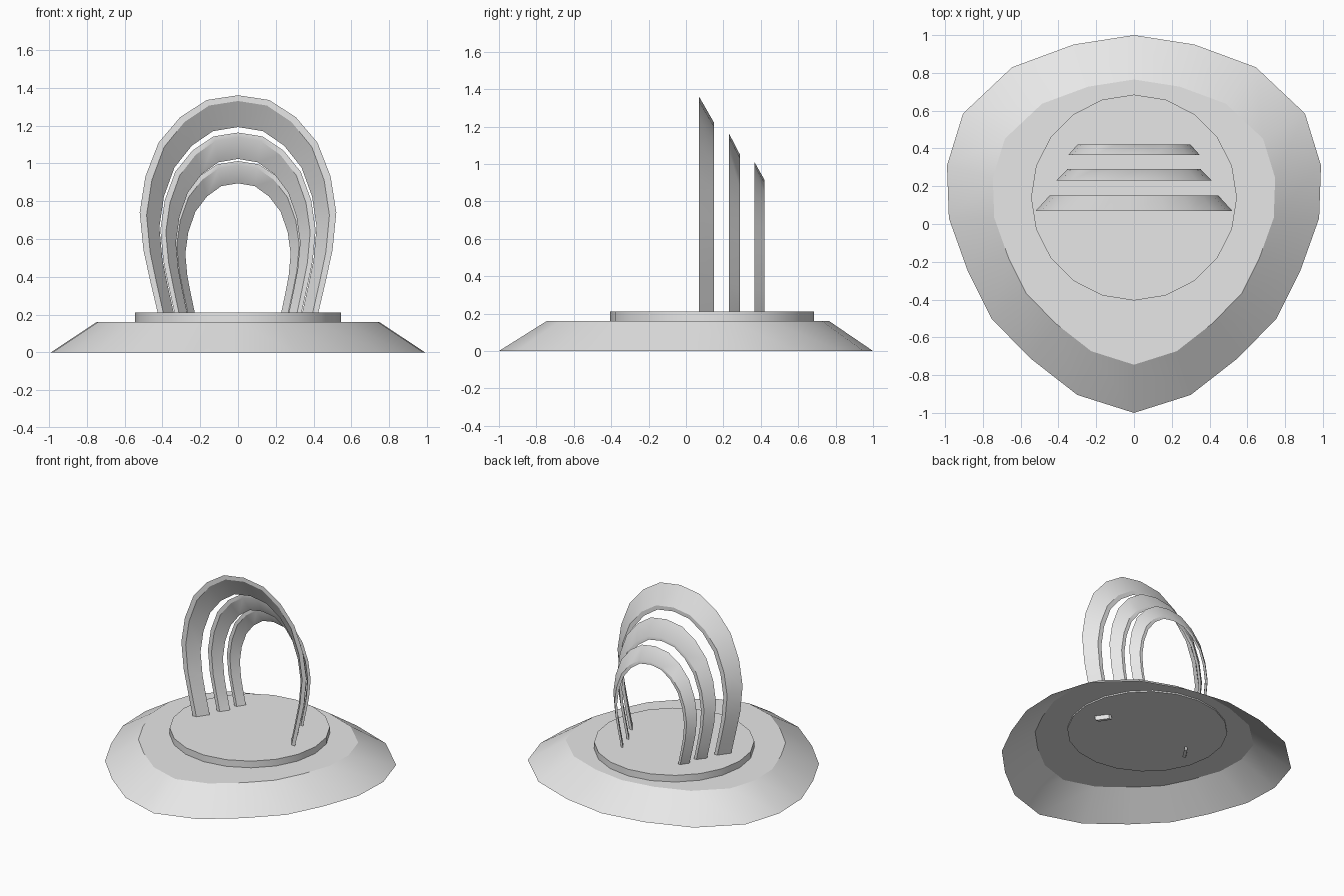
import bpy, bmesh, math

cube = bpy.data.objects.get("Cube")
if cube:
    bpy.data.objects.remove(cube, do_unlink=True)

# One plain material for the whole model
grey = bpy.data.materials.new("light_grey")
grey.use_nodes = True
COLOUR = (0.8, 0.8, 0.8, 1)
grey.diffuse_color = COLOUR
for node in grey.node_tree.nodes:
    if node.type == 'BSDF_PRINCIPLED':
        node.inputs["Base Color"].default_value = COLOUR


def finish(name, bm):
    """Turn a bmesh into a named object, smooth but with sharp corners kept."""
    mesh = bpy.data.meshes.new(name)
    bm.to_mesh(mesh)
    bm.free()
    mesh.materials.append(grey)
    obj = bpy.data.objects.new(name, mesh)
    bpy.context.collection.objects.link(obj)
    bpy.ops.object.select_all(action='DESELECT')
    obj.select_set(True)
    bpy.context.view_layer.objects.active = obj
    bpy.ops.object.shade_smooth_by_angle(angle=math.radians(30))
    return obj


def mirrored(half):
    """Complete a right-half outline, whose first point lies on x = 0."""
    left = [(-x, v) for x, v in half if x > 0]
    return left[::-1], half


def bridge(bm, a, b, closed):
    for i in range(len(a) if closed else len(a) - 1):
        j = (i + 1) % len(a)
        bm.faces.new((a[i], a[j], b[j], b[i]))


# Base: sloping rim and flat top, open underneath
half = [(0, 1), (.32, .95), (.645, .83), (.905, .585), (.99, .31), (.98, .03),
        (.88, -.25), (.755, -.5), (.55, -.71), (.3, -.905), (0, -1)]
left, right = mirrored(half)
outline = right + left
bm = bmesh.new()
lower = [bm.verts.new((x, y, 0)) for x, y in outline]
upper = [bm.verts.new((x * .755, y * .755 + .01, .16)) for x, y in outline]
bridge(bm, lower, upper, True)
bm.faces.new(upper)
bmesh.ops.recalc_face_normals(bm, faces=bm.faces)
if max(bm.faces, key=lambda f: len(f.verts)).normal.z < 0:
    bmesh.ops.reverse_faces(bm, faces=bm.faces)
finish("base", bm)

# Round platform set into the base
bm = bmesh.new()
bmesh.ops.create_cone(bm, cap_ends=True, segments=20, radius1=.545, radius2=.545, depth=.06)
bmesh.ops.translate(bm, verts=bm.verts, vec=(0, .14, .18))
finish("platform", bm)

# Arches: thin horseshoe bands that narrow towards the back
ARCH = [(0, 1.16), (.165, 1.135), (.305, 1.045), (.42, .91), (.49, .73), (.52, .54),
        (.50, .34), (.465, .18), (.425, .01)]
FOOT = .2


def arch(name, sx, sz, front, back, bottom):
    left, right = mirrored(ARCH + [(.40, -.08)])
    path = left + right
    bm = bmesh.new()

    def ring(kx, kz, y):
        pts = [(x * sx * kx, y, max(bottom, FOOT + z * sz * kz)) for x, z in path]
        for end in (0, -1):
            pts[end] = (pts[end][0], y, bottom)
        return [bm.verts.new(p) for p in pts]

    # outer front, outer back, inner back, inner front
    rings = [ring(1, 1, front), ring(.86, .88, back),
             ring(.80, .855, back), ring(.93, .974, front)]
    for i in range(4):
        bridge(bm, rings[i], rings[(i + 1) % 4], False)
    for end in (0, -1):
        bm.faces.new([r[end] for r in rings])
    bmesh.ops.recalc_face_normals(bm, faces=bm.faces)
    finish(name, bm)


arch("front_arch", 1, 1, .07, .15, .12)
arch("middle_arch", .79, .83, .23, .29, .17)
arch("rear_arch", .67, .70, .365, .42, .17)
